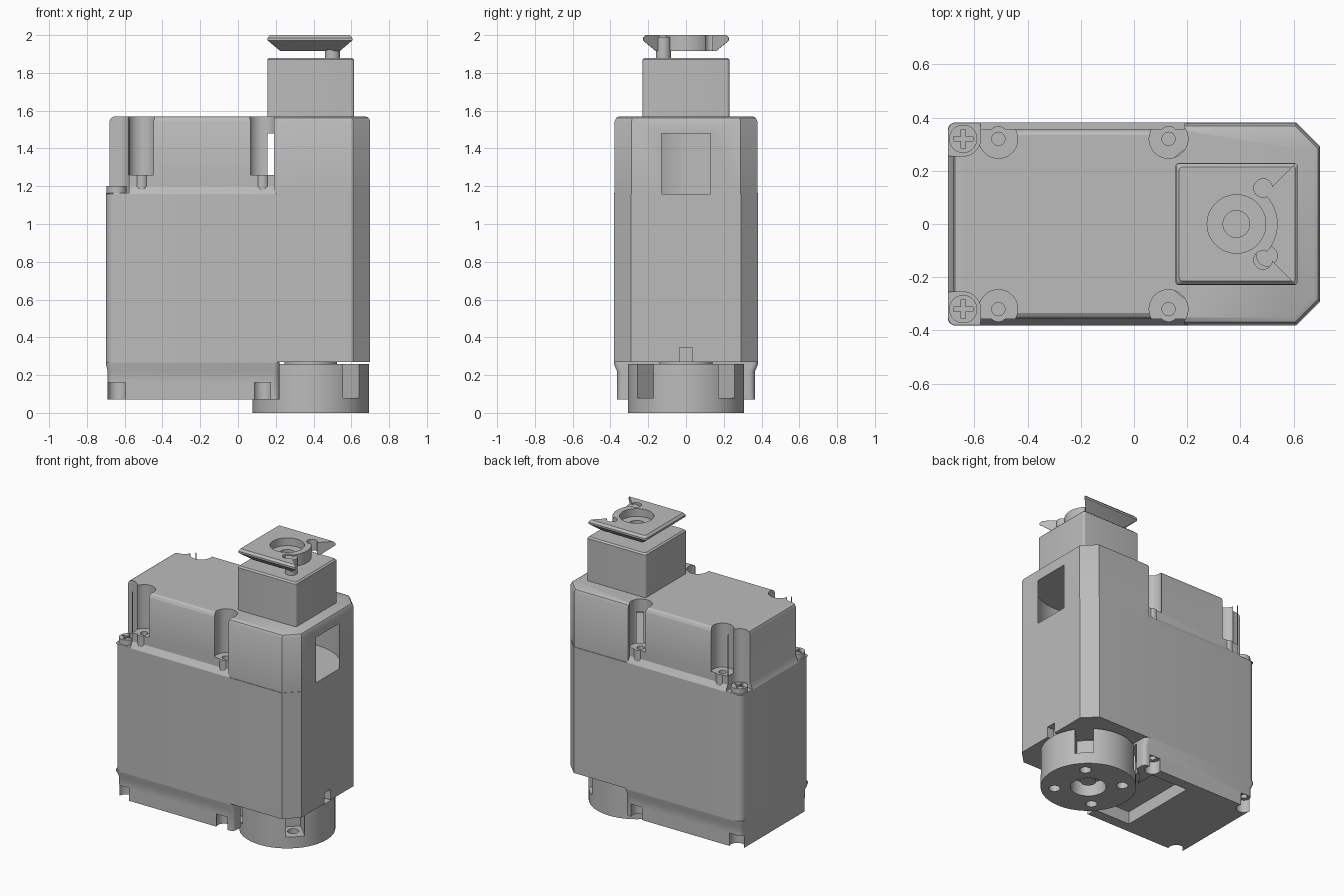
import bpy, bmesh, math
from mathutils import Matrix

cube = bpy.data.objects.get("Cube")
if cube:
    bpy.data.objects.remove(cube, do_unlink=True)

grey = bpy.data.materials.new("plain_grey")
grey.use_nodes = True
COLOUR = (0.5, 0.5, 0.5, 1)
grey.diffuse_color = COLOUR
grey.node_tree.nodes["Principled BSDF"].inputs["Base Color"].default_value = COLOUR

AXIS = 0.385   # x of the output shaft
CORNERS = [(x, s * y) for x, y in ((-0.51, 0.32), (0.13, 0.32)) for s in (-1, 1)]


def finish(name, bm):
    bmesh.ops.recalc_face_normals(bm, faces=bm.faces)
    mesh = bpy.data.meshes.new(name)
    bm.to_mesh(mesh)
    bm.free()
    mesh.materials.append(grey)
    ob = bpy.data.objects.new(name, mesh)
    bpy.context.collection.objects.link(ob)
    return ob


def loft(name, layers):
    """Skin a stack of (outline, height) layers and cap both ends."""
    bm = bmesh.new()
    rings = [[bm.verts.new((x, y, z)) for x, y in pts] for pts, z in layers]
    for low, high in zip(rings, rings[1:]):
        for i in range(len(low)):
            j = (i + 1) % len(low)
            bm.faces.new((low[i], low[j], high[j], high[i]))
    bm.faces.new(rings[0])
    bm.faces.new(rings[-1])
    return finish(name, bm)


def rect(x0, x1, y):
    return [(x0, -y), (x1, -y), (x1, y), (x0, y)]


def rounded(x0, x1, y, r):
    pts = []
    for k, (cx, cy) in enumerate(rect(x0 + r, x1 - r, y - r)):
        for i in range(6):
            a = math.pi * (1 + k / 2 + i / 10)
            pts.append((cx + r * math.cos(a), cy + r * math.sin(a)))
    return pts


def case_outline(x0, x1, y, r):
    """Left corners rounded, right corners cut at an angle."""
    left = [p for p in rounded(x0, x1, y, r) if p[0] < x0 + r + 0.001]
    lower = [p for p in left if p[1] < 0]
    upper = [p for p in left if p[1] > 0]
    return lower + [(x1 - 0.09, -y), (x1, 0.09 - y), (x1, y - 0.09), (x1 - 0.09, y)] + upper


def box(name, x0, x1, y0, y1, z0, z1):
    return loft(name, [([(x0, y0), (x1, y0), (x1, y1), (x0, y1)], z) for z in (z0, z1)])


def rod(name, x, y, r, z0, z1, n=48):
    ring = [(x + r * math.cos(2 * math.pi * i / n), y + r * math.sin(2 * math.pi * i / n))
            for i in range(n)]
    return loft(name, [(ring, z0), (ring, z1)])


def cut(ob, *cutters):
    for c in cutters:
        mod = ob.modifiers.new("cut", 'BOOLEAN')
        mod.operation, mod.solver, mod.object = 'DIFFERENCE', 'EXACT', c
        bpy.context.view_layer.objects.active = ob
        bpy.ops.object.modifier_apply(modifier=mod.name)
        bpy.data.objects.remove(c, do_unlink=True)


# Main case with a small locating slot under the right face
case = loft("main_case", [(case_outline(-0.7, 0.7, 0.382, 0.05), z) for z in (0.27, 1.16)])
cut(case, box("slot", 0.65, 0.75, -0.035, 0.035, 0.2, 0.345))

# Upper cover with a sloped shoulder
cover = loft("upper_cover", [
    (rounded(-0.7, 0.22, 0.382, 0.03), 1.16), (rounded(-0.68, 0.22, 0.357, 0.03), 1.2),
    (rounded(-0.68, 0.22, 0.357, 0.03), 1.2), (rect_top := rounded(-0.68, 0.22, 0.357, 0.03), 1.545),
    (rounded(-0.672, 0.22, 0.348, 0.03), 1.562), (rounded(-0.655, 0.22, 0.335, 0.03), 1.57)])


# Gearbox column beside the cover
def column_outline(inset):
    return [(0.19, inset - 0.378), (0.61 - inset / 2, inset - 0.378), (0.7 - inset, inset / 2 - 0.288),
            (0.7 - inset, 0.288 - inset / 2), (0.61 - inset / 2, 0.378 - inset), (0.19, 0.378 - inset)]


column = loft("gearbox_column", [(column_outline(i), z) for i, z in
                                 ((0, 1.16), (0, 1.545), (0.009, 1.562), (0.026, 1.57))])

# Round chamber that opens as a window in the right face
for part in (cover, column):
    cut(part, rod("chamber", AXIS, 0, 0.341, 1.1, 1.48, 72))

# Screw pockets, their bored seats and supporting pillars
for x, y in CORNERS:
    for part in ((cover, column) if x > 0 else (cover,)):
        cut(part, rod("pocket", x, y, 0.073, 1.26, 1.7), rod("bore", x, y, 0.025, 1.2, 1.3, 24))
    pillar = rod("pocket_pillar", x, math.copysign(0.333, y), 0.035, 1.16, 1.26, 24)
    cut(pillar, rod("bore", x, y, 0.025, 1.2, 1.3, 24))

# Corner screws with cross recesses
for s in (-1, 1):
    cx, cy = -0.642, s * 0.32
    cut(cover, rod("corner_gap", cx, cy, 0.065, 1.163, 1.7),
        box("corner_gap", -0.8, cx, cy - 0.065, cy + 0.065, 1.163, 1.7),
        box("corner_gap", -0.8, cx + 0.065, min(cy, s * 0.5), max(cy, s * 0.5), 1.163, 1.7))
    screw = rod("corner_screw", cx, cy, 0.053, 1.15, 1.2, 32)
    cut(screw, box("cross", cx - 0.036, cx + 0.036, cy - 0.008, cy + 0.008, 1.175, 1.3),
        box("cross", cx - 0.008, cx + 0.008, cy - 0.036, cy + 0.036, 1.175, 1.3))

# Bottom cover with corner pockets, a recess and clearance for the horn
base = loft("bottom_cover", [
    (rounded(-0.69, 0.22, 0.365, 0.03), 0.07), (rounded(-0.69, 0.22, 0.365, 0.03), 0.22),
    (rounded(-0.7, 0.22, 0.382, 0.03), 0.26), (rounded(-0.7, 0.22, 0.382, 0.03), 0.27)])
cut(base, rod("horn_gap", AXIS, 0, 0.33, 0, 0.255),
    box("recess", -0.2, 0.09, -0.29, 0.29, 0, 0.16))
for x in (-0.64, 0.13):
    for y in (-0.34, 0.34):
        cut(base, rod("foot_pocket", x, y, 0.05, 0, 0.16),
            rod("foot_bore", x, y, 0.022, 0.1, 0.21, 24))

# Output horn: bored disc with four diagonal notches and bolt holes
horn = rod("output_horn", AXIS, 0, 0.308, 0, 0.26, 72)
cut(horn, rod("centre_bore", AXIS, 0, 0.115, -0.1, 0.1))
for k in range(4):
    a = math.pi * (0.25 + k / 2)
    notch = box("notch", 0.15, 0.4, -0.06, 0.06, 0.08, 0.35)
    notch.data.transform(Matrix.Translation((AXIS, 0, 0)) @ Matrix.Rotation(a, 4, 'Z'))
    cut(horn, notch, rod("bolt_hole", AXIS + 0.22 * math.cos(a), 0.22 * math.sin(a),
                         0.037, -0.1, 0.12, 24))
rod("horn_shaft", AXIS, 0, 0.05, 0.04, 0.3, 24)
rod("horn_hub", AXIS, 0, 0.14, 0.25, 0.3)

# Square neck
loft("neck", [(rounded(0.155, 0.615, 0.23, 0.015), 1.56), (rounded(0.155, 0.615, 0.23, 0.015), 1.87),
              (rounded(0.165, 0.605, 0.22, 0.015), 1.88)])

# Flared top plate, open towards the right, with a dished hub
plate = loft("top_plate", [
    (rounded(0.225, 0.545, 0.16, 0.012), 1.915), (rounded(0.157, 0.613, 0.228, 0.015), 1.972),
    (rounded(0.157, 0.613, 0.228, 0.015), 1.985), (rounded(0.17, 0.6, 0.215, 0.015), 2.0)])
wedge = loft("wedge", [([(0.455, -0.075), (0.68, -0.3), (0.68, 0.3), (0.455, 0.075)], z)
                       for z in (1.8, 2.1)])
cut(wedge, rod("ring_keep", AXIS, 0, 0.155, 1.7, 2.2))
cut(plate, wedge, rod("dish", AXIS, 0, 0.11, 1.945, 2.1), rod("hub_bore", AXIS, 0, 0.05, 1.8, 2.1))
for s in (-1, 1):
    cut(plate, rod("lobe", 0.485, s * 0.135, 0.035, 1.8, 2.1, 24))
rod("plate_post", 0.5, -0.12, 0.04, 1.87, 1.99, 24)

# Smooth the round walls, keep edges crisp
bpy.ops.object.select_all(action='DESELECT')
for ob in bpy.context.collection.objects:
    if ob.type == 'MESH':
        ob.select_set(True)
        bpy.context.view_layer.objects.active = ob
bpy.ops.object.shade_smooth_by_angle(angle=math.radians(30))
